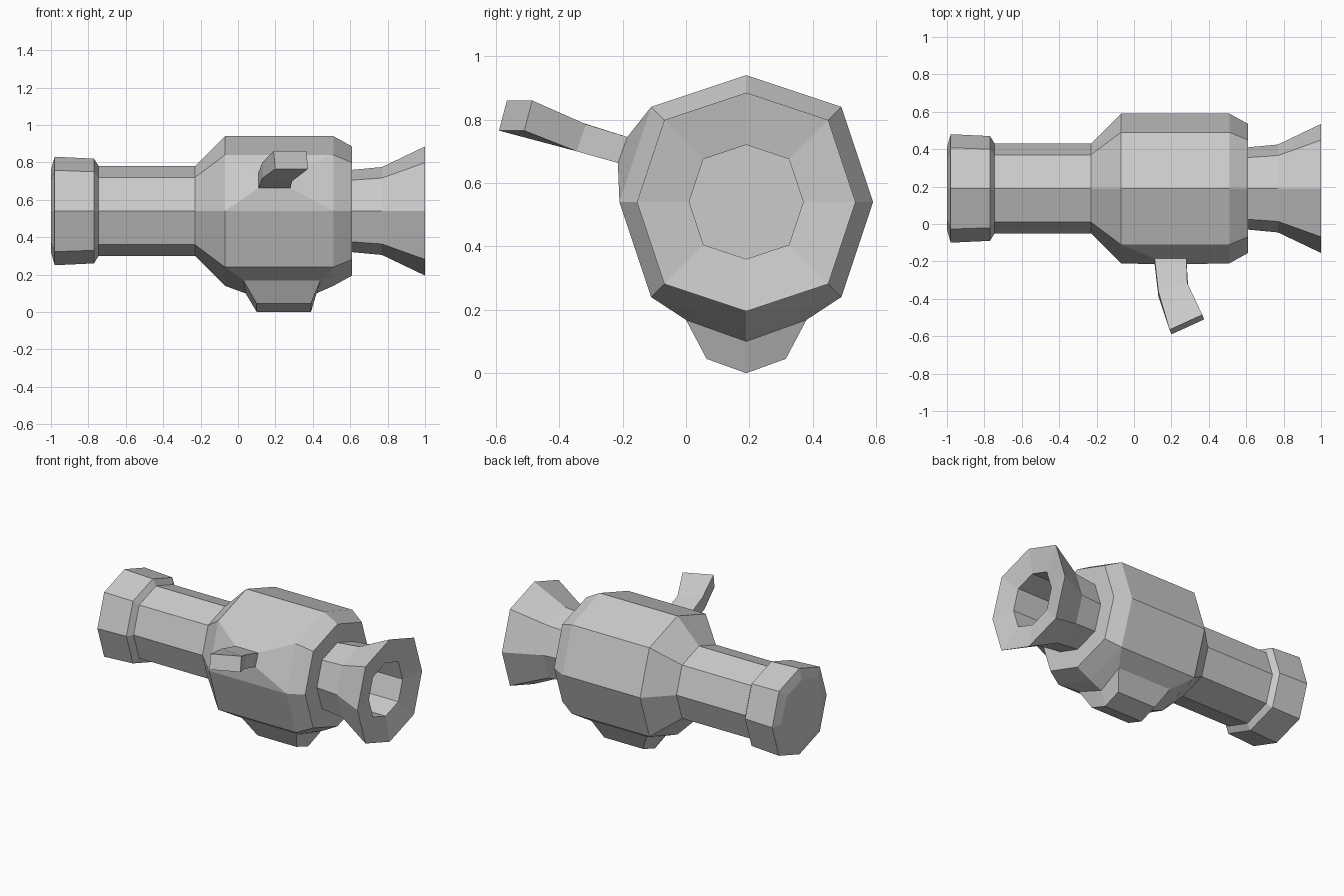
import bpy, bmesh

if "Cube" in bpy.data.objects:
    bpy.data.objects.remove(bpy.data.objects["Cube"])

CY, CZ = 0.19, 0.54                     # long axis of the body
OCT = [(1, 0), (.75, .75), (0, 1), (-.75, .75),
       (-1, 0), (-.75, -.75), (0, -1), (.75, -.75)]


def octagon(x, r):
    return [(x, CY + a * r, CZ + b * r) for a, b in OCT]


def loft(name, rings, start=None, end=None, skip=()):
    """Bridge rings of points; start/end list the cap faces, skip leaves panels open."""
    bm = bmesh.new()
    vs = [[bm.verts.new(p) for p in ring] for ring in rings]
    n = len(rings[0])
    for i in range(len(rings) - 1):
        for k in range(n):
            if (i, k) not in skip:
                m = (k + 1) % n
                bm.faces.new((vs[i][k], vs[i][m], vs[i + 1][m], vs[i + 1][k]))
    for ring, caps in ((vs[0], start), (vs[-1], end)):
        for cap in caps or []:
            bm.faces.new([ring[k] for k in cap])
    bmesh.ops.recalc_face_normals(bm, faces=bm.faces)
    me = bpy.data.meshes.new(name)
    bm.to_mesh(me)
    bm.free()
    ob = bpy.data.objects.new(name, me)
    bpy.context.collection.objects.link(ob)
    return ob


def lathe(name, profile, **kw):
    return loft(name, [octagon(x, r) for x, r in profile], **kw)


FULL = [range(8)]

# Rear tube with thick end collar
lathe("rear_tube", [(-1, .22), (-.98, .29), (-.77, .28), (-.745, .24), (-.23, .24)],
      start=FULL)

# Main tank; three panels are left open for the foot and the crank
lathe("tank", [(-.23, .24), (-.07, .40), (.51, .40), (.61, .345)],
      end=FULL, skip={(1, 3), (1, 5), (1, 6)})

# Flared muzzle with a recessed bore
lathe("muzzle", [(.61, .22), (.77, .235), (1, .345), (.97, .18), (.70, .18)], end=FULL)


# Foot: V-shaped sections drawn out of the two lower tank panels
def v_section(x0, x1, half, z_side, z_mid, xm0, xm1):
    return [(x0, CY - half, z_side), (xm0, CY, z_mid), (x0, CY + half, z_side),
            (x1, CY + half, z_side), (xm1, CY, z_mid), (x1, CY - half, z_side)]


loft("foot", [v_section(-.07, .51, .30, .24, .14, -.07, .51),
              v_section(.03, .44, .19, .168, .10, .04, .42),
              v_section(.10, .39, .125, .045, 0, .10, .39)],
     end=[(0, 1, 4, 5), (1, 2, 3, 4)])

# Crank: bent bar drawn out of the upper front panel
loft("crank", [
    [(-.07, -.11, .84), (.51, -.11, .84), (.51, -.21, .54), (-.07, -.21, .54)],
    [(.11, -.185, .745), (.28, -.185, .745), (.28, -.215, .663), (.11, -.215, .663)],
    [(.13, -.36, .80), (.285, -.315, .785), (.29, -.345, .70), (.13, -.385, .715)],
    [(.19, -.565, .86), (.365, -.485, .86), (.375, -.51, .765), (.20, -.59, .765)]],
    end=[range(4)])
